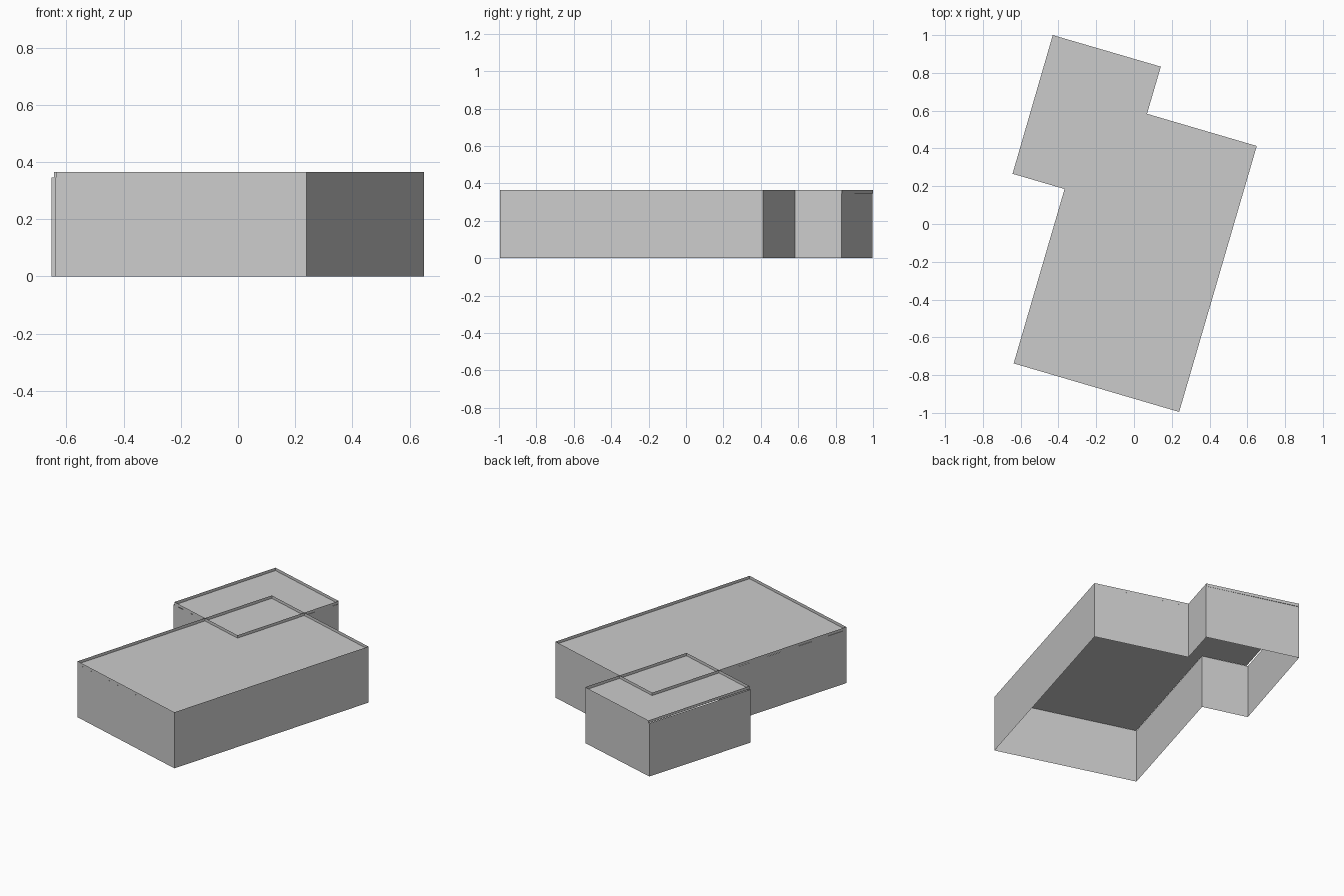
import bpy, bmesh

if "Cube" in bpy.data.objects:
    bpy.data.objects.remove(bpy.data.objects["Cube"])

WALL_H, TOP = 0.346, 0.365

# Plan outlines, counter-clockwise
WALLS = [(-0.638, -0.738), (0.239, -0.995), (0.65, 0.413), (0.07, 0.583),
         (0.142, 0.832), (-0.434, 0.997), (-0.652, 0.267), (-0.368, 0.186)]
MAIN = [(-0.637, -0.738), (0.239, -0.995), (0.65, 0.413), (-0.226, 0.67)]
WING = [(-0.643, 0.266), (-0.073, 0.099), (0.142, 0.833), (-0.430, 1.0)]


def open_block(name, outline, z0, z1, floor=False):
    """Vertical band around an outline, optionally with a flat face at its base."""
    bm = bmesh.new()
    low = [bm.verts.new((x, y, z0)) for x, y in outline]
    high = [bm.verts.new((x, y, z1)) for x, y in outline]
    n = len(outline)
    for i in range(n):
        j = (i + 1) % n
        bm.faces.new((low[i], low[j], high[j], high[i]))
    if floor:
        bm.faces.new(low)
    mesh = bpy.data.meshes.new(name)
    bm.to_mesh(mesh)
    bm.free()
    obj = bpy.data.objects.new(name, mesh)
    bpy.context.collection.objects.link(obj)
    return obj


# Outer walls, open underneath
open_block("outer_walls", WALLS, 0, WALL_H)

# Flat roofs with a low paper-thin parapet; the two overlap
open_block("main_roof", MAIN, WALL_H, TOP, floor=True)
open_block("wing_roof", WING, WALL_H, TOP, floor=True)
